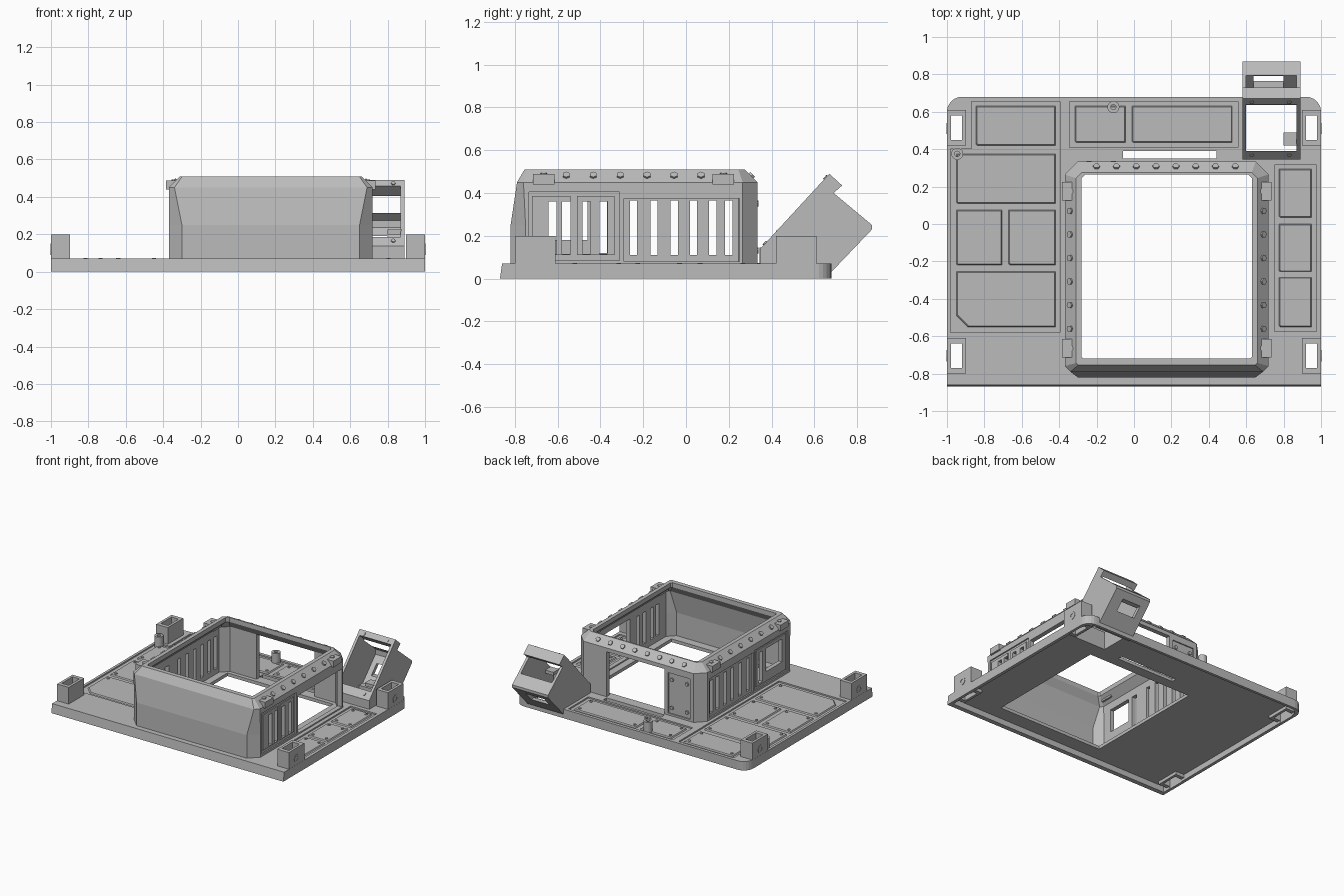
import bpy, bmesh, math
from mathutils import Vector, Matrix

if "Cube" in bpy.data.objects:
    bpy.data.objects.remove(bpy.data.objects["Cube"], do_unlink=True)

grey = bpy.data.materials.new("plain grey")
grey.use_nodes = True
grey.diffuse_color = (0.5, 0.5, 0.5, 1)
for n in grey.node_tree.nodes:
    if n.type == 'BSDF_PRINCIPLED':
        n.inputs["Base Color"].default_value = (0.5, 0.5, 0.5, 1)
        n.inputs["Roughness"].default_value = 0.7


def finish(name, bm):
    bmesh.ops.recalc_face_normals(bm, faces=bm.faces)
    me = bpy.data.meshes.new(name)
    bm.to_mesh(me)
    bm.free()
    me.materials.append(grey)
    ob = bpy.data.objects.new(name, me)
    bpy.context.scene.collection.objects.link(ob)
    return ob


def loft(bm, loops, ring=False):
    """Join loops of equal length; cap the ends, or close into a ring."""
    rows = [[bm.verts.new(p) for p in lp] for lp in loops]
    pairs = list(zip(rows, rows[1:])) + ([(rows[-1], rows[0])] if ring else [])
    for a, b in pairs:
        for i in range(len(a)):
            j = (i + 1) % len(a)
            bm.faces.new((a[i], a[j], b[j], b[i]))
    if not ring:
        bm.faces.new(rows[0])
        bm.faces.new(rows[-1])


def box(bm, x0, x1, y0, y1, z0, z1):
    rect = [(x0, y0), (x1, y0), (x1, y1), (x0, y1)]
    loft(bm, [[(x, y, z) for x, y in rect] for z in (z0, z1)])


def boxes(name, items):
    bm = bmesh.new()
    for b in items:
        box(bm, *b)
    return finish(name, bm)


def prism(name, pts, a, b, along_x=False):
    bm = bmesh.new()
    loft(bm, [[(h, *p) if along_x else (*p, h) for p in pts] for h in (a, b)])
    return finish(name, bm)


def cut(target, cutter):
    m = target.modifiers.new("cut", 'BOOLEAN')
    m.operation = 'DIFFERENCE'
    m.solver = 'EXACT'
    m.object = cutter
    cutter.hide_render = True
    bpy.context.view_layer.update()
    with bpy.context.temp_override(object=target, active_object=target):
        bpy.ops.object.modifier_apply(modifier=m.name)
    bpy.data.objects.remove(cutter, do_unlink=True)


def circle(r, h, n):
    return [(r * math.cos(2 * math.pi * i / n), r * math.sin(2 * math.pi * i / n), h)
            for i in range(n)]


def placed(loop, pos, axis):
    q = Vector((0, 0, 1)).rotation_difference(Vector(axis))
    return [Vector(pos) + q @ Vector(p) for p in loop]


def stud(bm, pos, axis=(0, 0, 1), r=0.014, h=0.01, n=8):
    loft(bm, [placed(circle(r, k, n), pos, axis) for k in (-h, h)])


def tube(bm, pos, axis, r, hole, h):
    rings = [(r, 0), (r, h), (hole, h), (hole, 0)]
    loft(bm, [placed(circle(a, k, 20), pos, axis) for a, k in rings], ring=True)


# Base plate: rounded at the rear, sloped at the front, hollow below
def outline(front):
    pts = [(-1, front), (1, front)]
    for s in (1, -1):
        arc = [math.pi / 2 * i / 6 for i in range(7)]
        arc = arc if s > 0 else arc[::-1]
        pts += [(s * (0.92 + 0.08 * math.cos(t)), 0.6 + 0.08 * math.sin(t)) for t in arc]
    return pts


bm = bmesh.new()
loft(bm, [[(x, y, z) for x, y in outline(f)] for z, f in ((0, -0.87), (0.07, -0.86))])
base = finish("base_plate", bm)
cut(base, prism("hollow", [(x * 0.975, y * 0.97) for x, y in outline(-0.86)], -0.1, 0.045))

# Corner posts with rectangular sockets
posts, sockets = [], []
for s in (-1, 1):
    for yc in (-0.705, 0.515):
        xc = s * 0.949
        posts.append((xc - 0.05, xc + 0.05, yc - 0.095, yc + 0.095, 0.02, 0.2))
        sockets.append((xc - 0.03, xc + 0.03, yc - 0.065, yc + 0.065, -0.1, 0.4))
post = boxes("corner_posts", posts)
cut(post, boxes("sockets", sockets))
openings = sockets + [(-0.28, 0.63, -0.72, 0.27, -0.1, 0.4),
                      (-0.06, 0.44, 0.35, 0.39, -0.1, 0.4),
                      (0.6, 0.87, 0.39, 0.635, -0.1, 0.4)]
cut(base, boxes("openings", openings))
bm = bmesh.new()
for s in (-1, 1):
    for yc in (-0.705, 0.51):
        tube(bm, (s * 0.994, yc, 0.12), (s, 0, 0), 0.03, 0.016, 0.008)
finish("post_bushings", bm)

# Recessed deck fields
fields = [[(-0.98, -0.58), (-0.395, -0.58), (-0.395, 0.655), (-0.87, 0.655), (-0.87, 0.4), (-0.98, 0.4)],
          [(-0.345, 0.41), (0.555, 0.41), (0.555, 0.655), (-0.345, 0.655)],
          [(0.75, -0.575), (0.975, -0.575), (0.975, 0.315), (0.75, 0.315)]]
for f in fields:
    cut(base, prism("field", f, 0.059, 0.2))

# Raised deck panels with sloped edges and small fasteners
panels = [(-0.85, -0.415, 0.415, 0.635), (-0.955, -0.415, 0.105, 0.38),
          (-0.955, -0.7, -0.225, 0.08), (-0.675, -0.415, -0.225, 0.08),
          (-0.955, -0.415, -0.555, -0.25),
          (-0.32, -0.04, 0.43, 0.635), (-0.015, 0.53, 0.43, 0.635),
          (0.77, 0.955, 0.03, 0.3), (0.77, 0.955, -0.26, 0.005), (0.77, 0.955, -0.555, -0.28)]
deck, bolts = bmesh.new(), bmesh.new()
for k, (x0, x1, y0, y1) in enumerate(panels):
    c = 0.06 if k == 4 else 0.006
    pts = [(x0 + c, y0), (x1, y0), (x1, y1), (x0, y1), (x0, y0 + c)]
    cx, cy = (x0 + x1) / 2, (y0 + y1) / 2
    top = [(x - math.copysign(0.01, x - cx), y - math.copysign(0.01, y - cy)) for x, y in pts]
    loft(deck, [[(*p, 0.05) for p in pts], [(*p, 0.068) for p in top]])
    for x in (x0 + 0.035, x1 - 0.035):
        for y in (y0 + 0.035, y1 - 0.035):
            if not (k == 4 and x < cx and y < cy):
                stud(bolts, (x, y, 0.064), r=0.011, h=0.009)
finish("deck_panels", deck)
finish("deck_fasteners", bolts)

# Standoffs
bm = bmesh.new()
for x, y in ((-0.11, 0.625), (-0.945, 0.375)):
    tube(bm, (x, y, 0.055), (0, 0, 1), 0.032, 0.014, 0.09)
finish("standoffs", bm)


# Central housing: chamfered shell with an inward top beam
def octagon(x0, x1, y0, y1, cf, cr, z):
    return [(x, y, z) for x, y in (
        (x0 + cf, y0), (x1 - cf, y0), (x1, y0 + cf), (x1, y1 - cr),
        (x1 - cr, y1), (x0 + cr, y1), (x0, y1 - cr), (x0, y0 + cf))]


shell = [octagon(-0.37, 0.72, -0.82, 0.335, 0.07, 0.07, 0.05),
         octagon(-0.37, 0.72, -0.82, 0.335, 0.07, 0.07, 0.25),
         octagon(-0.37, 0.72, -0.79, 0.335, 0.03, 0.07, 0.45),
         octagon(-0.31, 0.66, -0.755, 0.275, 0.012, 0.03, 0.51),
         octagon(-0.28, 0.63, -0.72, 0.265, 0.01, 0.02, 0.51),
         octagon(-0.28, 0.63, -0.72, 0.265, 0.01, 0.02, 0.475),
         octagon(-0.335, 0.685, -0.755, 0.3, 0.02, 0.055, 0.42),
         octagon(-0.335, 0.685, -0.785, 0.3, 0.055, 0.055, 0.25),
         octagon(-0.335, 0.685, -0.785, 0.3, 0.055, 0.055, 0.05)]
bm = bmesh.new()
loft(bm, shell, ring=True)
house = finish("housing", bm)
# shallow wall recesses
cut(house, boxes("recesses", [(-0.5, -0.36, -0.3, 0.24, 0.085, 0.39),
                              (-0.5, -0.36, -0.73, -0.32, 0.085, 0.4),
                              (0.71, 0.9, -0.735, -0.31, 0.085, 0.405),
                              (-0.27, -0.08, 0.326, 0.5, 0.085, 0.4)]))
# side panels raised inside the recesses
side = boxes("side_panels", [(0.69, 0.718, -0.72, -0.54, 0.11, 0.385),
                             (0.69, 0.718, -0.51, -0.335, 0.11, 0.385),
                             (-0.367, -0.34, -0.71, -0.34, 0.105, 0.385)])
# through openings: vents, window, side and rear doorways
holes = [(-0.5, -0.2, y - 0.017, y + 0.017, 0.11, 0.365)
         for y in (-0.245, -0.15, -0.055, 0.035, 0.125, 0.2)]
holes += [(0.6, 0.9, y - 0.019, y + 0.019, 0.115, 0.36) for y in (-0.625, -0.56, -0.465, -0.385)]
holes += [(-0.5, -0.2, -0.66, -0.46, 0.18, 0.36), (-0.5, -0.2, -0.42, -0.37, 0.12, 0.36)]
doors = [(0.6, 0.9, -0.29, 0.25, 0.08, 0.375), (-0.05, 0.45, 0.2, 0.5, 0.03, 0.42)]
cut(house, boxes("holes", holes + doors))
cut(side, boxes("holes", holes))

# Beam clips and bolts
clips = [(x - 0.042, x + 0.042, y - 0.05, y + 0.05, 0.44, 0.488)
         for x in (-0.343, 0.693) for y in (-0.665, 0.175)]
boxes("beam_clips", clips)
bm = bmesh.new()
for s, x in ((-1, -0.34), (1, 0.69)):
    for i in range(6):
        stud(bm, (x, 0.07 - 0.126 * i, 0.48), (s, 0, 1), r=0.018, n=6)
    for y in (-0.665, 0.175):
        stud(bm, (x, y, 0.488), r=0.016, h=0.006)
for i in range(8):
    stud(bm, (-0.2 + 0.106 * i, 0.305, 0.48), (0, 1, 1), r=0.018, n=6)
for x in (-0.24, -0.11):
    for z in (0.13, 0.35):
        stud(bm, (x, 0.328, z), (0, 1, 0), r=0.014)
finish("housing_bolts", bm)

# Tilted rear pod, open to the front and below
body = [(0.345, 0.05), (0.345, 0.137), (0.67, 0.49), (0.73, 0.435), (0.69, 0.4),
        (0.87, 0.25), (0.87, 0.23), (0.66, 0.01), (0.635, 0.01), (0.635, 0.05)]
pod = prism("tilted_pod", body, 0.58, 0.89, True)
cavity = [(0.39, -0.1), (0.39, 0.4), (0.6, 0.5), (0.64, 0.457), (0.835, 0.275),
          (0.835, 0.235), (0.636, 0.025), (0.636, -0.1)]
cut(pod, prism("cavity", cavity, 0.6, 0.87, True))
cut(pod, boxes("window", [(0.64, 0.8, 0.6, 1, 0.12, 0.19)]))
boxes("pod_bracket", [(0.8, 0.875, 0.42, 0.49, 0.2, 0.225)])
bm = bmesh.new()
for x, y in ((0.63, 0.653), (0.83, 0.653), (0.83, 0.37), (0.63, 0.37)):
    stud(bm, (x, y, 0.137 + (y - 0.345) * 1.086), (0, -0.73, 0.68), r=0.012, h=0.006)
finish("pod_bolts", bm)
